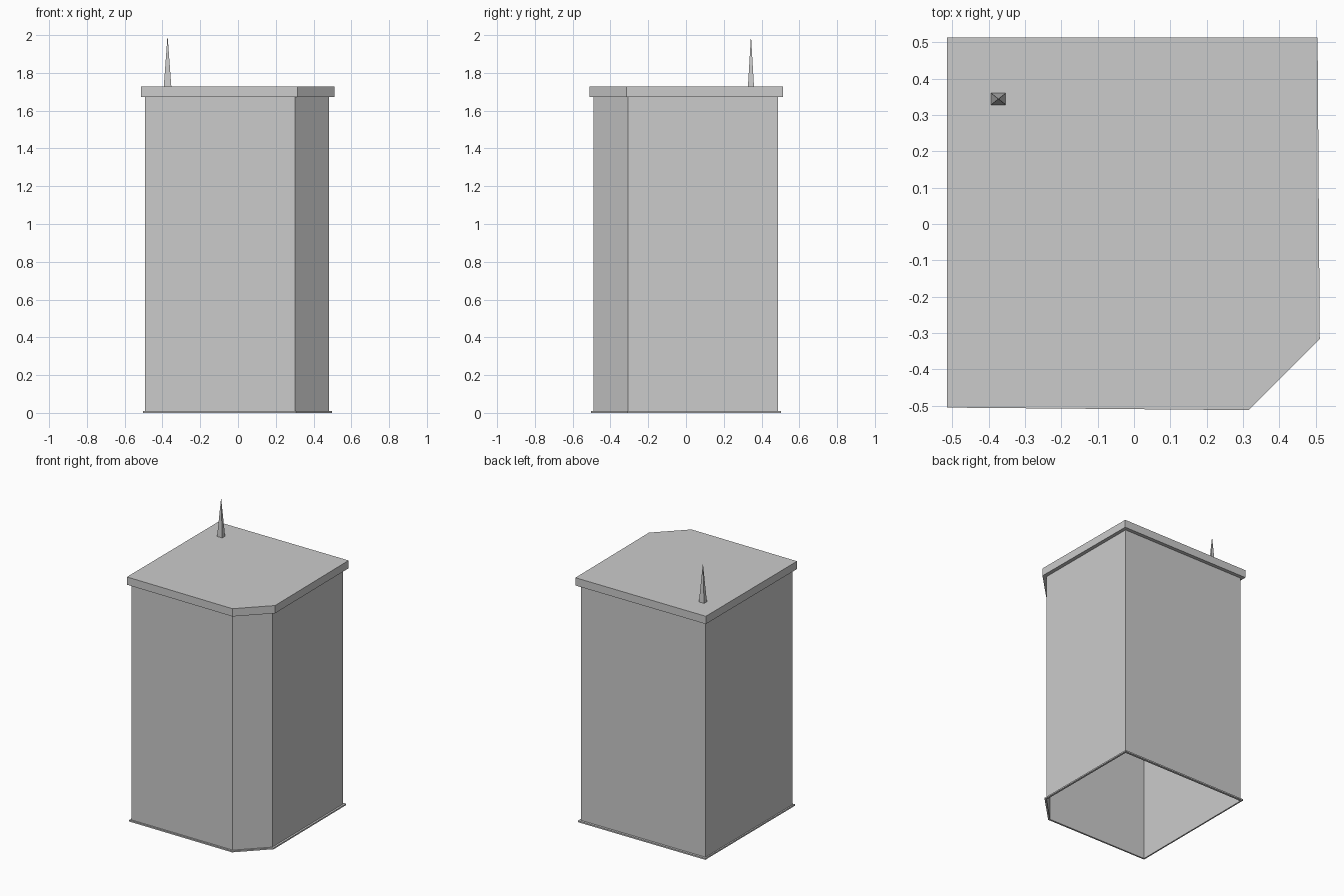
import bpy
import bmesh

cube = bpy.data.objects.get("Cube")
if cube:
    bpy.data.objects.remove(cube, do_unlink=True)

grey = bpy.data.materials.new("plain grey")
grey.use_nodes = True
colour = (0.6, 0.6, 0.6, 1)
grey.diffuse_color = colour
grey.node_tree.nodes["Principled BSDF"].inputs["Base Color"].default_value = colour


def finish(name, bm):
    bmesh.ops.recalc_face_normals(bm, faces=bm.faces)
    mesh = bpy.data.meshes.new(name)
    bm.to_mesh(mesh)
    bm.free()
    mesh.materials.append(grey)
    obj = bpy.data.objects.new(name, mesh)
    bpy.context.collection.objects.link(obj)
    return obj


def loop(bm, outline, z):
    return [bm.verts.new((x, y, z)) for x, y in outline]


def bridge(bm, a, b):
    for i in range(len(a)):
        j = (i + 1) % len(a)
        bm.faces.new((a[i], a[j], b[j], b[i]))


# Square plans with one cut corner
wall = [(-0.493, -0.487), (0.302, -0.49), (0.483, -0.307), (0.48, 0.487), (-0.493, 0.487)]
base = [(-0.503, -0.498), (0.306, -0.503), (0.497, -0.311), (0.493, 0.503), (-0.503, 0.503)]
cap = [(-0.514, -0.505), (0.315, -0.512), (0.511, -0.316), (0.505, 0.513), (-0.514, 0.513)]

# Walls: an open-bottomed sheet
bm = bmesh.new()
bridge(bm, loop(bm, wall, 0), loop(bm, wall, 1.672))
finish("tower_walls", bm)

# Thin base trim, open in the middle
bm = bmesh.new()
rings = [loop(bm, wall, 0), loop(bm, base, 0), loop(bm, base, 0.01), loop(bm, wall, 0.01)]
for low, high in zip(rings, rings[1:]):
    bridge(bm, low, high)
finish("base_trim", bm)

# Overhanging roof slab
bm = bmesh.new()
low, high = loop(bm, cap, 1.672), loop(bm, cap, 1.727)
bridge(bm, low, high)
bm.faces.new(low)
bm.faces.new(high)
finish("roof_slab", bm)

# Four-sided spike on the roof
bm = bmesh.new()
foot = loop(bm, [(-0.02, -0.016), (0.02, -0.016), (0.02, 0.016), (-0.02, 0.016)], 0)
tip = bm.verts.new((0, 0, 0.273))
for i in range(4):
    bm.faces.new((foot[i], foot[(i + 1) % 4], tip))
bm.faces.new(foot)
finish("roof_spike", bm).location = (-0.373, 0.344, 1.727)
